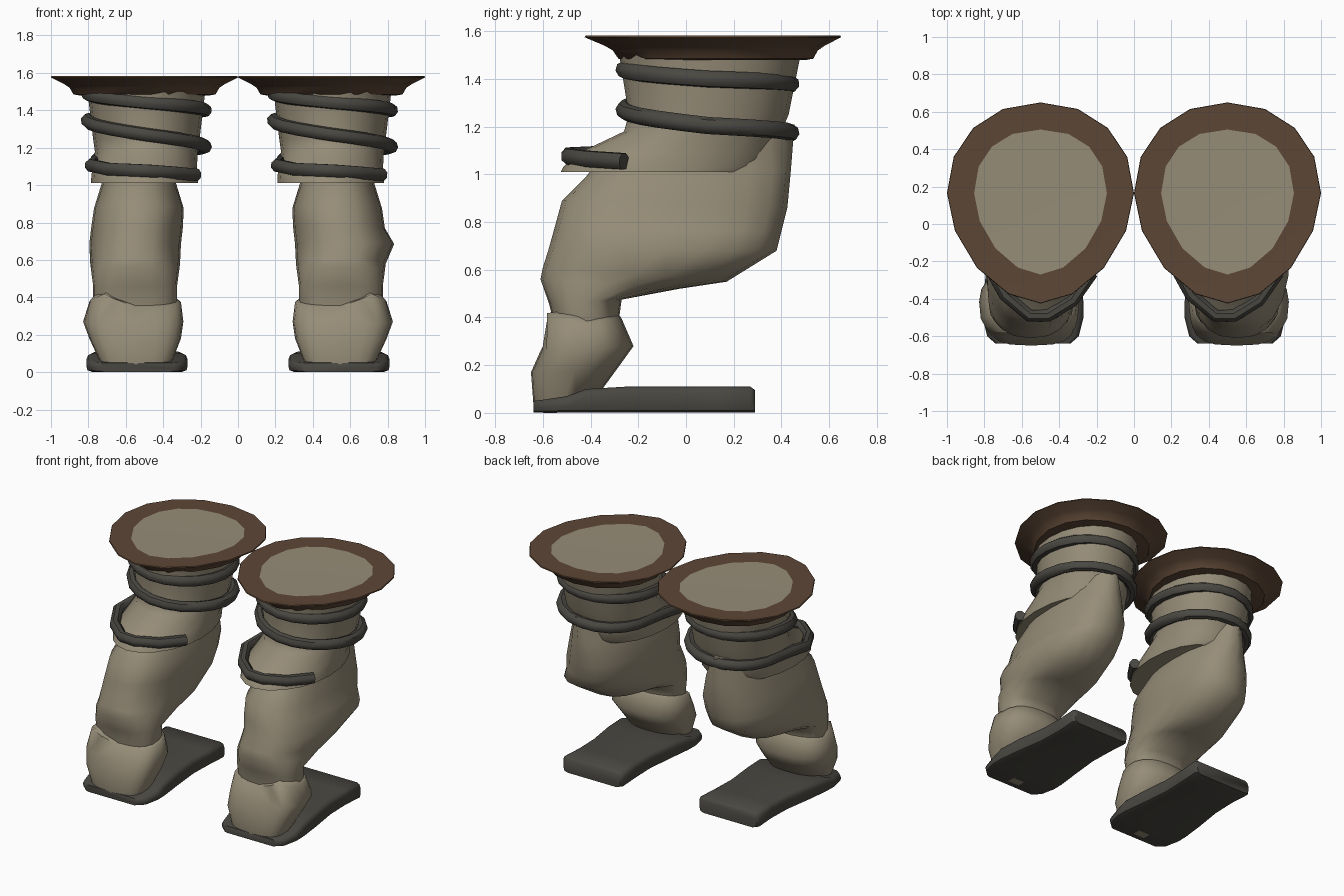
import bpy, bmesh, math
from mathutils import Vector

if "Cube" in bpy.data.objects:
    bpy.data.objects.remove(bpy.data.objects["Cube"])

SEG = 20


def material(name, rgb):
    m = bpy.data.materials.new(name)
    m.diffuse_color = (*rgb, 1)
    m.use_nodes = True
    m.node_tree.nodes["Principled BSDF"].inputs["Base Color"].default_value = m.diffuse_color
    return m


TAN = material("tan cloth", (0.305, 0.265, 0.187))
BROWN = material("brown leather", (0.108, 0.062, 0.036))
DARK = material("dark rubber", (0.068, 0.064, 0.054))


def finish(ob, mats, angle=40):
    for m in mats:
        ob.data.materials.append(m)
    bpy.context.collection.objects.link(ob)
    bpy.ops.object.select_all(action='DESELECT')
    ob.select_set(True)
    bpy.context.view_layer.objects.active = ob
    bpy.ops.object.shade_smooth_by_angle(angle=math.radians(angle))
    return ob


def spow(v, p):
    return math.copysign(abs(v) ** p, v) if abs(v) > 1e-6 else 0.0


def section(cx, hw, front, back, pf=1.0, pb=1.0, mid=0.5, n=SEG):
    """Tilted ring between a front and a back (y, z) point; powers set roundness."""
    f, b = Vector(front), Vector(back)
    m = f.lerp(b, mid)
    ring = []
    for i in range(n):
        t = math.tau * i / n
        c, s = math.cos(t), math.sin(t)
        p = pb if s > 0 else pf
        q = m.lerp(b if s > 0 else f, abs(spow(s, p)))
        ring.append((cx + hw * spow(c, p), q.x, q.y))
    return ring


def loft(name, rings, mats, side=1, angle=40):
    bm = bmesh.new()
    rows = [[bm.verts.new((side * x, y, z)) for x, y, z in r] for r in rings]
    n = len(rows[0])
    for a, b in zip(rows, rows[1:]):
        for i in range(n):
            bm.faces.new((a[i], a[(i + 1) % n], b[(i + 1) % n], b[i]))
    bm.faces.new(rows[0])
    last = bm.faces.new(rows[-1])
    if len(mats) > 1:
        last.material_index = 1
    bmesh.ops.recalc_face_normals(bm, faces=bm.faces)
    me = bpy.data.meshes.new(name)
    bm.to_mesh(me)
    bm.free()
    return finish(bpy.data.objects.new(name, me), mats, angle)


def brim(tag, cx):
    # flared egg-shaped collar, closed on top by a cloth disc
    rings = []
    for k, z in ((0.70, 1.48), (0.76, 1.485), (0.80, 1.52), (0.86, 1.54), (1.0, 1.575),
                 (0.995, 1.582)):
        rings.append(section(cx, 0.5 * k, (0.165 - 0.59 * k, z), (0.165 + 0.485 * k, z),
                             1.12, 0.95, 0.59 / 1.075, 16))
    rings.append(section(cx, 0.355, (-0.27, 1.58), (0.505, 1.58), 1.12, 0.9, 0.56, 16))
    loft("brim_" + tag, rings, [BROWN, TAN], 1, 50)


def cuff(tag, cx):
    # thigh wrap with a skirt jutting out at the front
    loft("thigh_cuff_" + tag, [
        section(cx - 0.01, 0.285, (-0.525, 1.01), (0.33, 1.01), 1.02, 0.9, 0.5),
        section(cx - 0.01, 0.285, (-0.515, 1.03), (0.36, 1.04), 1.02, 0.9, 0.5),
        section(cx - 0.01, 0.28, (-0.47, 1.08), (0.37, 1.09), 1.02, 0.9, 0.5),
        section(cx, 0.275, (-0.26, 1.18), (0.40, 1.18), 1, 0.9, 0.5),
        section(cx, 0.285, (-0.24, 1.25), (0.43, 1.25), 1, 0.95),
        section(cx, 0.315, (-0.28, 1.50), (0.48, 1.50), 1, 0.95)], [TAN], 1, 50)


def cord(tag, cx):
    # spiral cord wound down the thigh, last half turn follows the skirt
    knots = (1.49, 1.44, 1.40, 1.38, 1.345, 1.27, 1.205, 1.175, 1.13)
    pts = []
    steps = 40
    for i in range(steps + 1):
        a = i / steps * (len(knots) - 1)
        k = min(int(a), len(knots) - 2)
        z = knots[k] + (knots[k + 1] - knots[k]) * (a - k)
        t = math.pi + a * math.pi / 2
        shrink = 0.05 * max(0, a - 7)
        pts.append((cx + (0.315 - shrink) * math.cos(t),
                    0.09 + 0.35 * math.sin(t), z))
    pts += [(cx - 0.275, -0.06, 1.12), (cx - 0.295, -0.21, 1.105), (cx - 0.20, -0.38, 1.085),
            (cx - 0.07, -0.49, 1.08), (cx + 0.03, -0.49, 1.075), (cx + 0.16, -0.41, 1.065),
            (cx + 0.265, -0.26, 1.055)]
    cu = bpy.data.curves.new("cord", 'CURVE')
    cu.dimensions = '3D'
    cu.bevel_depth = 0.036
    cu.bevel_resolution = 2
    cu.use_fill_caps = True
    sp = cu.splines.new('POLY')
    sp.points.add(len(pts) - 1)
    for p, co in zip(sp.points, pts):
        p.co = (*co, 1)
    tmp = bpy.data.objects.new("cord_path", cu)
    bpy.context.collection.objects.link(tmp)
    me = bpy.data.meshes.new_from_object(
        tmp.evaluated_get(bpy.context.evaluated_depsgraph_get()))
    bpy.data.objects.remove(tmp)
    me.materials.clear()
    finish(bpy.data.objects.new("cord_" + tag, me), [DARK], 45)


def lower_leg(tag, s, bulge):
    # bent shin, folding from the broad knee into a narrow ankle
    loft("lower_leg_" + tag, [
        section(0.54, 0.17, (-0.38, 1.04), (0.455, 1.21), 0.8, 1.4),
        section(0.53, 0.20, (-0.42, 0.99), (0.44, 1.02), 0.8, 0.95),
        section(0.53, 0.24, (-0.52, 0.89), (0.425, 0.86), 0.8, 0.82),
        section(0.54, 0.245, (-0.55, 0.78), (0.40, 0.76), 0.8, 0.8),
        section(0.55 + bulge, 0.245 + bulge, (-0.575, 0.69), (0.38, 0.68), 0.8, 0.85),
        section(0.55, 0.24, (-0.60, 0.61), (0.17, 0.55), 0.8, 0.9),
        section(0.55, 0.235, (-0.61, 0.56), (-0.03, 0.52), 0.8, 0.9),
        section(0.55, 0.225, (-0.575, 0.46), (-0.27, 0.475), 0.75, 0.85),
        section(0.55, 0.225, (-0.55, 0.36), (-0.28, 0.40), 0.75, 0.85),
        section(0.55, 0.20, (-0.55, 0.28), (-0.30, 0.28), 0.75, 0.8)], [TAN], s, 75)
    # boxy ankle wrap, blending in at the back, with a raised fold on the outer side
    rings = [
        section(0.55, 0.215, (-0.54, 0.36), (-0.29, 0.42), 0.7, 0.85),
        section(0.55, 0.245, (-0.565, 0.35), (-0.272, 0.40), 0.7, 0.85),
        section(0.56, 0.268, (-0.61, 0.26), (-0.22, 0.28), 0.65, 0.9),
        section(0.55, 0.245, (-0.65, 0.17), (-0.285, 0.19), 0.65, 0.85),
        section(0.545, 0.19, (-0.64, 0.04), (-0.38, 0.06), 0.65, 0.8)]
    for k in (0, 1):
        fold = [max(0, 1 - abs(x - 0.71) / 0.12) if y < -0.44 else 0 for x, y, z in rings[k]]
        rings[k] = [(x, y - 0.04 * k * w, z + 0.07 * w)
                    for (x, y, z), w in zip(rings[k], fold)]
    loft("ankle_" + tag, rings, [TAN], s, 60)


def foot(tag, s):
    # flat waisted sole: thin under the ankle, thicker toward the toe
    rings = []
    for y, cx, hw, h in ((-0.64, 0.54, 0.20, 0.05), (-0.60, 0.54, 0.245, 0.055),
                         (-0.50, 0.54, 0.27, 0.07), (-0.42, 0.54, 0.27, 0.10),
                         (-0.25, 0.54, 0.25, 0.11), (-0.05, 0.535, 0.225, 0.11),
                         (0.12, 0.53, 0.225, 0.11), (0.27, 0.53, 0.235, 0.11),
                         (0.29, 0.53, 0.22, 0.095)):
        r = min(0.03, h * 0.4)
        half = [(hw - r, 0.002), (hw - 0.2 * r, 0.35 * r), (hw, r),
                (hw, h - r), (hw - 0.3 * r, h - 0.3 * r), (hw - r, h)]
        prof = half + [(-x, z) for x, z in reversed(half)]
        rings.append([(cx + x, y, z) for x, z in prof])
    loft("sole_" + tag, rings, [DARK], s, 50)
    # small cloth patch showing under the heel
    patch = [(0.50, -0.60), (0.59, -0.60), (0.59, -0.54), (0.50, -0.54)]
    loft("heel_patch_" + tag, [[(x, y, z) for x, y in patch] for z in (0, 0.006)], [TAN], s)


for tag, s, cx in (("left", -1, -0.49), ("right", 1, 0.505)):
    brim(tag, s * 0.5)
    cuff(tag, cx)
    cord(tag, cx)
    lower_leg(tag, s, 0.02 if s > 0 else 0.0)
    foot(tag, s)
